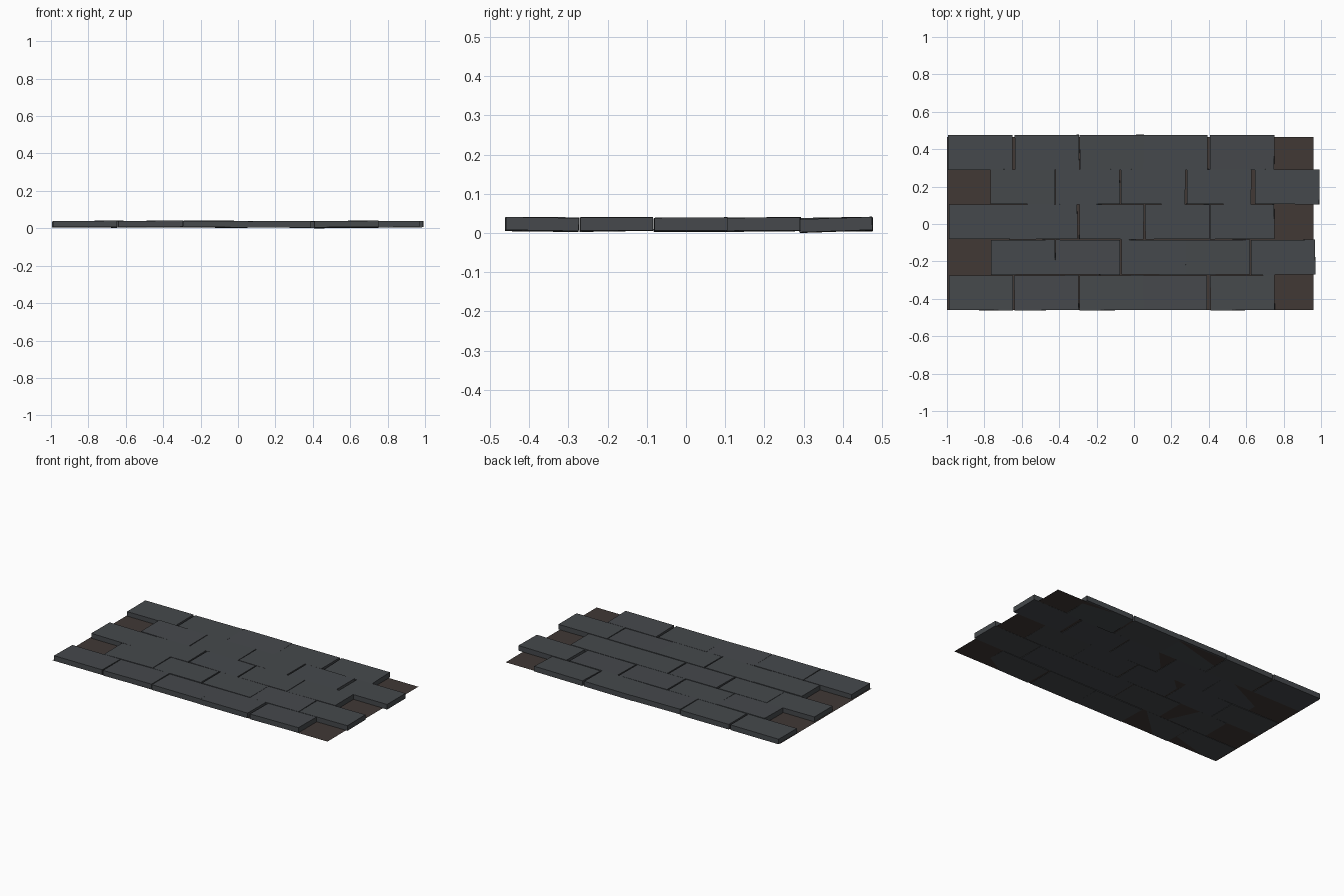
import bpy, random
from math import radians

if "Cube" in bpy.data.objects:
    bpy.data.objects.remove(bpy.data.objects["Cube"])

random.seed(4)


def material(name, rgb):
    m = bpy.data.materials.new(name)
    m.diffuse_color = (*rgb, 1)
    m.use_nodes = True
    m.node_tree.nodes["Principled BSDF"].inputs["Base Color"].default_value = m.diffuse_color
    return m


slate = material("slate", (0.060, 0.066, 0.072))
earth = material("earth", (0.052, 0.040, 0.036))

# Each row: centre y, pitch about x in degrees (typical), then per brick (centre x, yaw in degrees)
ROWS = [
    (0.383, 0.6, [(-0.822, 0.0), (-0.465, 0.4), (-0.118, 0.4), (0.221, -0.2), (0.578, -0.2)]),
    (0.199, 0.2, [(-0.595, -0.5), (-0.248, 0.4), (0.102, -0.4), (0.455, -0.6), (0.819, -0.4)]),
    (0.012, 0.0, [(-0.818, -0.2), (-0.475, 0.5), (-0.120, -0.5), (0.232, 0.2), (0.578, 0.2)]),
    (-0.178, 0.4, [(-0.593, 0.4), (-0.247, -0.3), (0.105, -0.4), (0.448, 0.4), (0.797, 0.4)]),
    (-0.368, -0.5, [(-0.818, -0.2), (-0.468, 0.5), (-0.120, 0.4), (0.219, 0.0), (0.580, 0.4)]),
]
SIZE = (0.344, 0.186, 0.033)

# Paving bricks, slightly uneven
for r, (y, pitch, bricks) in enumerate(ROWS):
    for c, (x, yaw) in enumerate(bricks):
        tilt = pitch + random.uniform(-0.5, 0.5)
        if (r, c) == (0, 4):
            tilt = 2.0
        bpy.ops.mesh.primitive_cube_add(
            size=1,
            location=(x, y, 0.0225 + random.uniform(-0.0015, 0.0015)),
            rotation=(radians(tilt), radians(random.uniform(-0.5, 0.5)), radians(yaw)))
        brick = bpy.context.object
        brick.name = f"brick_{r + 1}_{c + 1}"
        brick.scale = SIZE
        brick.data.materials.append(slate)

# Thin bed of earth under the bricks
bpy.ops.mesh.primitive_plane_add(size=1, location=(-0.02, 0.003, 0.0075))
bed = bpy.context.object
bed.name = "earth_bed"
bed.scale = (1.96, 0.926, 1)
bed.data.materials.append(earth)

# Settle the patch on z = 0
bpy.context.view_layer.update()
parts = [o for o in bpy.data.objects if o.type == 'MESH']
low = min((o.matrix_world @ v.co).z for o in parts for v in o.data.vertices)
for o in parts:
    o.location.z -= low
